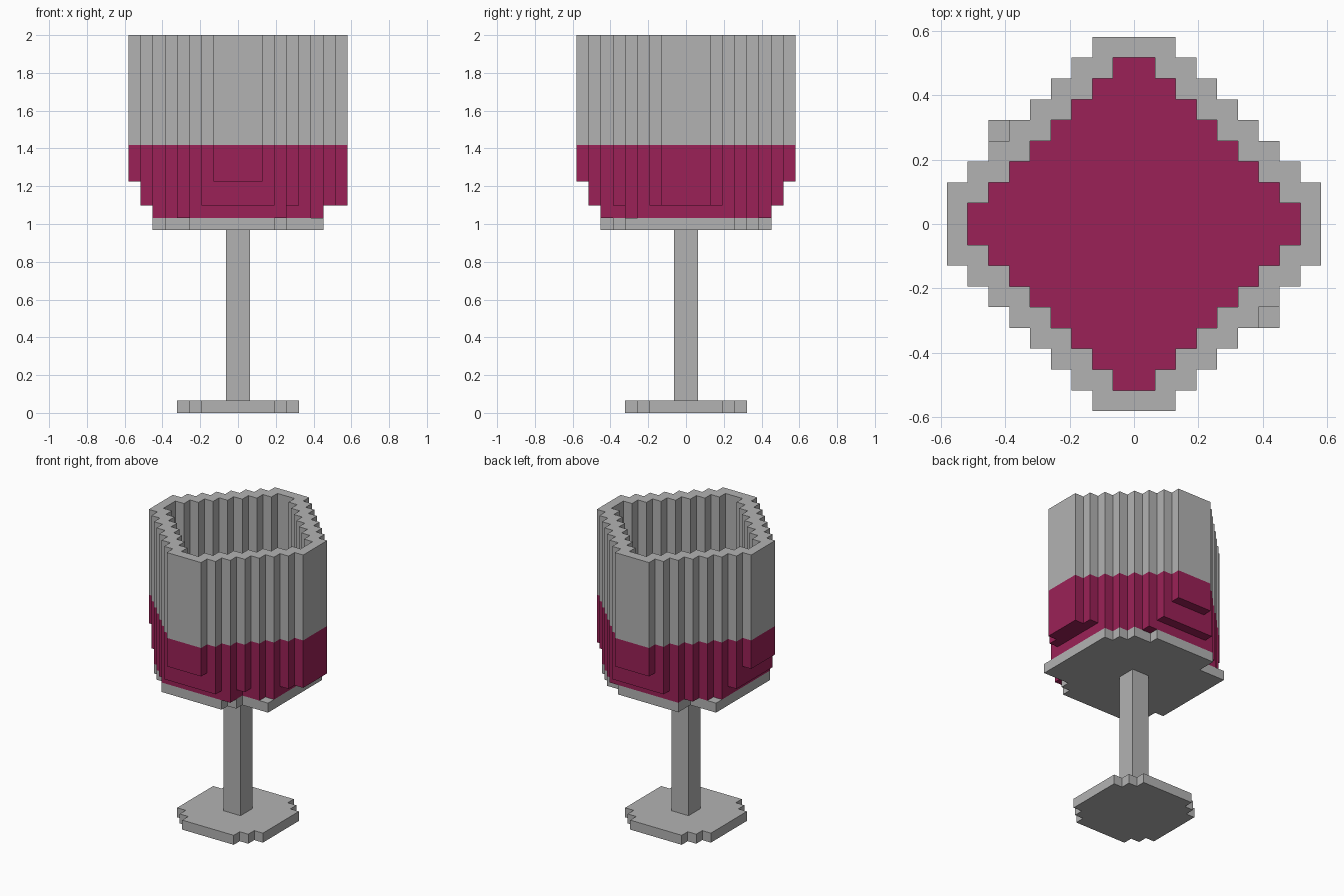
import bpy
import bmesh

cube = bpy.data.objects.get("Cube")
if cube:
    bpy.data.objects.remove(cube)

U = 2 / 31  # size of one block


def material(name, colour):
    mat = bpy.data.materials.new(name)
    mat.use_nodes = True
    mat.diffuse_color = colour
    mat.node_tree.nodes["Principled BSDF"].inputs["Base Color"].default_value = colour
    return mat


def diamond(cap, reach):
    """Cells of a stepped diamond with its points cut off at cap."""
    def dist(c):
        return c + 1 if c >= 0 else -c
    span = range(-cap, cap)
    return {(x, y) for x in span for y in span if dist(x) + dist(y) <= reach}


def rows(first, spans):
    """Cells from a list of left and right limits, one pair per row."""
    return {(x, first + k) for k, (a, b) in enumerate(spans) for x in range(a, b)}


def build(name, layers, mat):
    """Make a closed block shape from (cells, bottom, top) layers."""
    blocks = {(x, y, z) for cells, low, high in layers
              for x, y in cells for z in range(low, high)}
    bm = bmesh.new()
    verts = {}

    def corner(p):
        if p not in verts:
            verts[p] = bm.verts.new([c * U for c in p])
        return verts[p]

    # Only the exposed sides of each block become faces
    for block in blocks:
        for axis in range(3):
            b, c = (axis + 1) % 3, (axis + 2) % 3
            for side in (0, 1):
                near = list(block)
                near[axis] += 2 * side - 1
                if tuple(near) in blocks:
                    continue
                loop = []
                for i, j in ((0, 0), (1, 0), (1, 1), (0, 1)):
                    p = list(block)
                    p[axis] += side
                    p[b] += i
                    p[c] += j
                    loop.append(corner(tuple(p)))
                bm.faces.new(loop if side else loop[::-1])

    # Merge flat neighbouring faces
    bmesh.ops.dissolve_limit(bm, angle_limit=0.01, verts=bm.verts[:], edges=bm.edges[:])
    mesh = bpy.data.meshes.new(name)
    bm.to_mesh(mesh)
    bm.free()
    mesh.materials.append(mat)
    obj = bpy.data.objects.new(name, mesh)
    bpy.context.collection.objects.link(obj)


glass = material("grey glass", (0.45, 0.45, 0.45, 1))
red = material("wine red", (0.328, 0.0152, 0.095, 1))

# Foot and stem
build("foot", [(diamond(5, 8), 0, 1)], glass)
build("stem", [(diamond(1, 2), 1, 15)], glass)

# Underside of the bowl, slightly uneven at its corners
underside = rows(-7, [(-4, 3), (-4, 4), (-6, 7)] + [(-7, 7)] * 8
                 + [(-7, 6), (-4, 5), (-4, 3)])
build("bowl_base", [(underside, 15, 16)], glass)

# Wine steps outward as it rises, and bulges lower on the left
bulge = rows(-2, [(0, 9)] * 4)
build("wine", [(diamond(7, 11) - {(4, -6)}, 16, 17),
               (diamond(8, 11) | bulge, 17, 19),
               (diamond(9, 11), 19, 22)], red)

# Open glass wall above the wine
build("bowl_wall", [(diamond(9, 11) - diamond(8, 9), 22, 31)], glass)
